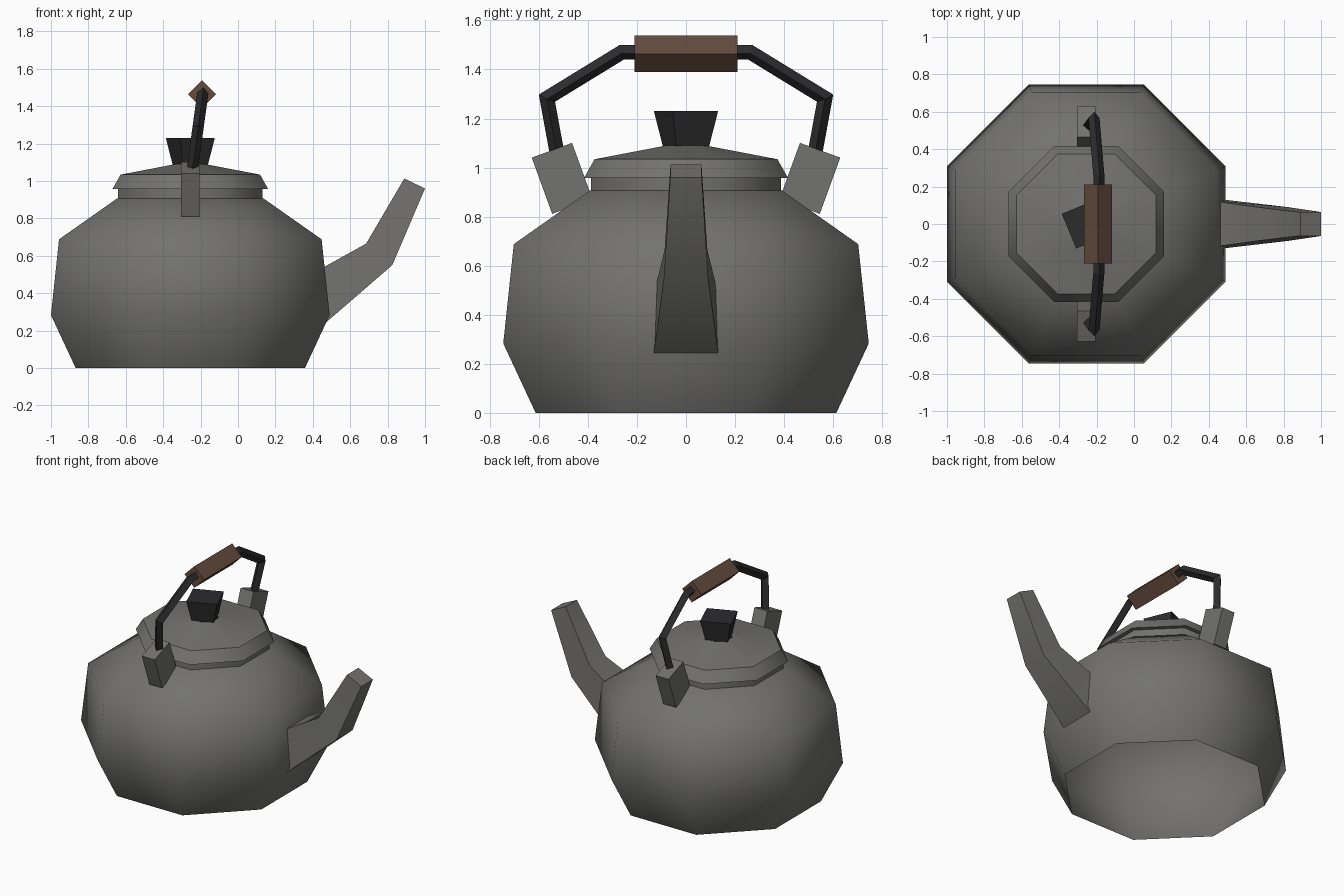
import bpy
from math import pi, sin, cos, radians
from mathutils import Vector, Matrix

if "Cube" in bpy.data.objects:
    bpy.data.objects.remove(bpy.data.objects["Cube"])

CX = -0.255  # axis of the pot


def material(name, rgb):
    m = bpy.data.materials.new(name)
    m.diffuse_color = (*rgb, 1)
    m.use_nodes = True
    m.node_tree.nodes["Principled BSDF"].inputs["Base Color"].default_value = m.diffuse_color
    return m


METAL = material("dark_metal", (0.17, 0.168, 0.162))
BLACK = material("black", (0.025, 0.025, 0.027))
WOOD = material("wood", (0.13, 0.07, 0.048))


def loft(name, rings, mat, smooth=0, caps=True):
    """Skin a list of equal-sized vertex rings, optionally capping both ends."""
    n = len(rings[0])
    verts = [tuple(v) for r in rings for v in r]
    faces = [(i * n + k, i * n + (k + 1) % n, (i + 1) * n + (k + 1) % n, (i + 1) * n + k)
             for i in range(len(rings) - 1) for k in range(n)]
    if caps:
        faces += [tuple(reversed(range(n))), tuple(range(len(verts) - n, len(verts)))]
    me = bpy.data.meshes.new(name)
    me.from_pydata(verts, [], faces)
    ob = bpy.data.objects.new(name, me)
    bpy.context.collection.objects.link(ob)
    me.materials.append(mat)
    bpy.ops.object.select_all(action='DESELECT')
    ob.select_set(True)
    bpy.context.view_layer.objects.active = ob
    bpy.ops.object.mode_set(mode='EDIT')
    bpy.ops.mesh.select_all(action='SELECT')
    bpy.ops.mesh.normals_make_consistent(inside=False)
    bpy.ops.object.mode_set(mode='OBJECT')
    if smooth:
        bpy.ops.object.shade_smooth_by_angle(angle=radians(smooth))
    return ob


def turned(name, profile, sides, mat, smooth=0, turn=pi / 8, caps=True):
    """Lathe a (radius, z) profile around the pot axis; radius is to the corners' cos(22.5)."""
    rings = []
    for a, z in profile:
        r = a / cos(pi / 8)
        rings.append([(CX + r * cos(turn + 2 * pi * k / sides),
                       r * sin(turn + 2 * pi * k / sides), z) for k in range(sides)])
    return loft(name, rings, mat, smooth, caps)


# Pot (open underneath), lid and knob
turned("pot_body", [(0.613, 0), (0.745, 0.283), (0.702, 0.688), (0.391, 0.907),
                    (0.387, 0.907), (0.387, 0.957)], 8, METAL, 60, caps=False)
turned("lid", [(0.387, 0.957), (0.416, 0.957), (0.373, 1.034), (0.08, 1.09)],
       8, METAL, 42, caps=False)
turned("knob", [(0.09, 1.07), (0.131, 1.23)], 4, BLACK, turn=3 * pi / 8)

# Spout: (upper x, z, half width, lower x, z, half width) sections
spout = [(0.37, 0.49, 0.13, 0.455, 0.23, 0.133),
         (0.685, 0.665, 0.087, 0.825, 0.55, 0.09),
         (0.889, 1.013, 0.063, 1.0, 0.96, 0.064)]
loft("spout", [[(ux, -uw, uz), (ux, uw, uz), (lx, lw, lz), (lx, -lw, lz)]
               for ux, uz, uw, lx, lz, lw in spout], METAL, 50)

# Handle lugs
for s, side in ((1, "back"), (-1, "front")):
    rot = Matrix.Rotation(-s * radians(20), 3, 'X')
    rings = [[Vector((CX, s * 0.505, 0.956)) + rot @ Vector((x * 0.05, y * 0.0875, z))
              for x, y in ((-1, -1), (1, -1), (1, 1), (-1, 1))] for z in (-0.122, 0.122)]
    loft(side + "_lug", rings, METAL)

# Bail: diamond bar swept along a leaning, mirrored path
half = [(-0.252, 0.515, 1.0), (-0.214, 0.567, 1.283), (-0.188, 0.262, 1.47)]
path = [Vector(p) for p in half] + [Vector((x, -y, z)) for x, y, z in reversed(half)]
normal = (path[1] - path[0]).cross(path[2] - path[1]).normalized()
rings = []
for i, p in enumerate(path):
    a = (p - path[max(i - 1, 0)]).normalized()
    b = (path[min(i + 1, len(path) - 1)] - p).normalized()
    t = (a + b).normalized()
    m = t.cross(normal) * 0.03 / max(0.5, t.dot(b if b.length else a))
    n = normal * 0.03
    rings.append([p + n, p + m, p - n, p - m])
loft("bail_bar", rings, BLACK)

# Wooden grip
loft("grip", [[(-0.192 + 0.075 * cos(k * pi / 2), y, 1.464 + 0.075 * sin(k * pi / 2))
               for k in range(4)] for y in (-0.21, 0.21)], WOOD)
